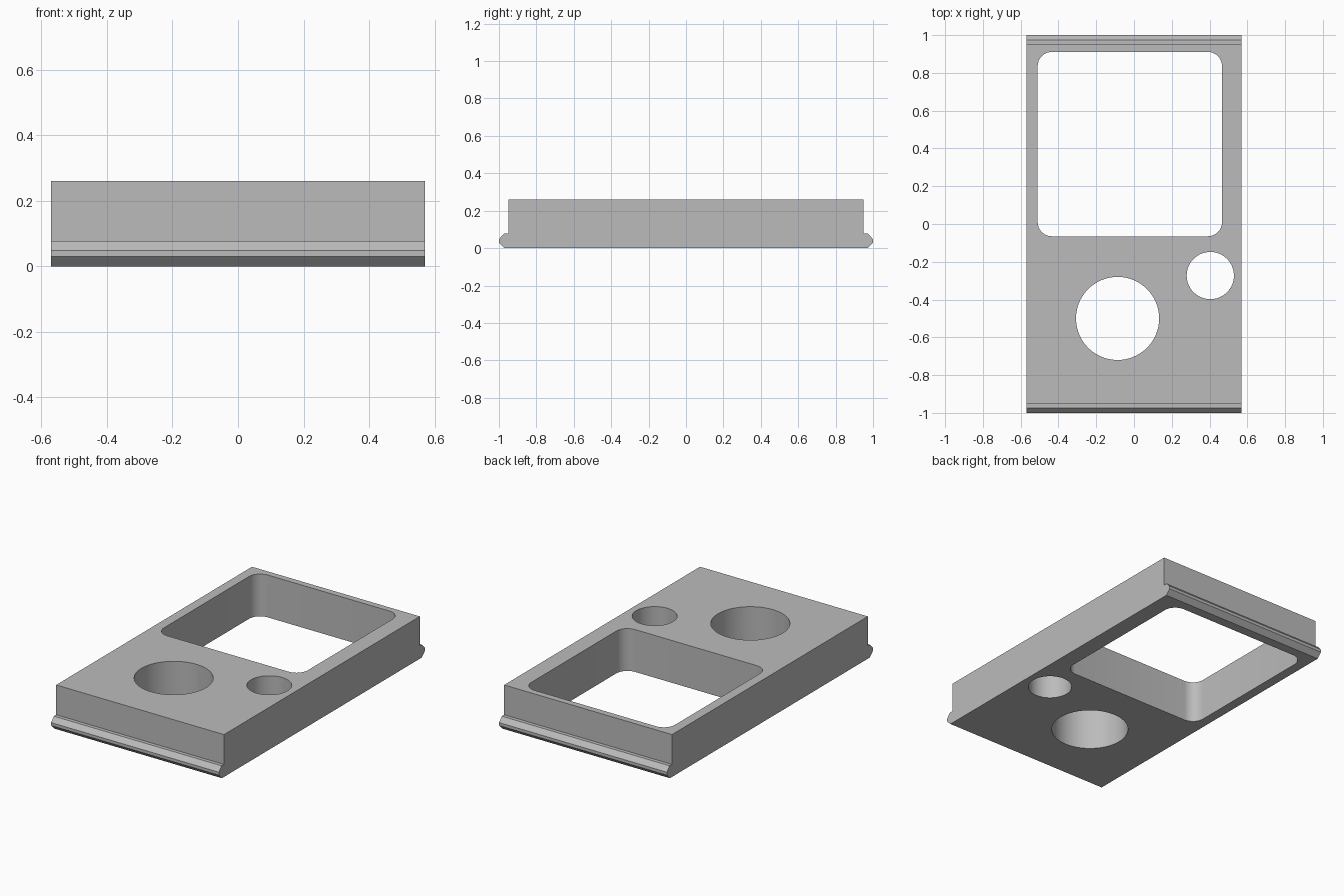
import bpy
import bmesh
from math import cos, sin, pi, radians

if "Cube" in bpy.data.objects:
    bpy.data.objects.remove(bpy.data.objects["Cube"], do_unlink=True)

GREY = (0.5, 0.5, 0.5, 1)
mat = bpy.data.materials.new("plain grey")
mat.use_nodes = True
mat.diffuse_color = GREY
mat.node_tree.nodes["Principled BSDF"].inputs["Base Color"].default_value = GREY


def prism(name, base, offset):
    """Extrude a closed outline by an offset into a solid."""
    bm = bmesh.new()
    face = bm.faces.new([bm.verts.new(p) for p in base])
    new = bmesh.ops.extrude_face_region(bm, geom=[face])["geom"]
    verts = [v for v in new if isinstance(v, bmesh.types.BMVert)]
    bmesh.ops.translate(bm, verts=verts, vec=offset)
    bmesh.ops.recalc_face_normals(bm, faces=bm.faces)
    mesh = bpy.data.meshes.new(name)
    bm.to_mesh(mesh)
    bm.free()
    mesh.materials.append(mat)
    obj = bpy.data.objects.new(name, mesh)
    bpy.context.collection.objects.link(obj)
    return obj


def rounded(cx, cy, half, radius, steps):
    """Outline of a square with round corners; half == 0 gives a circle."""
    pts = []
    for q in range(4):
        sx = half if q in (0, 3) else -half
        sy = half if q in (0, 1) else -half
        for i in range(steps + (1 if half else 0)):
            a = (q + i / steps) * pi / 2
            pts.append((cx + sx + radius * cos(a), cy + sy + radius * sin(a), -0.1))
    return pts


# Body: side profile with a bevelled rail along both ends
HALF_WIDTH = 0.57
side = [(0.97, 0), (1, 0.03), (1, 0.048), (0.973, 0.077), (0.95, 0.077), (0.95, 0.26)]
profile = side + [(-y, z) for y, z in reversed(side)]
body = prism("faceplate", [(-HALF_WIDTH, y, z) for y, z in profile], (2 * HALF_WIDTH, 0, 0))

# Openings: square window, large round hole, small round hole
openings = {
    "window_cutter": rounded(-0.022, 0.423, 0.413, 0.075, 8),
    "large_hole_cutter": rounded(-0.087, -0.5, 0, 0.22, 20),
    "small_hole_cutter": rounded(0.404, -0.273, 0, 0.125, 16),
}
cutters = []
for name, outline in openings.items():
    cutter = prism(name, outline, (0, 0, 0.5))
    cutter.hide_render = True
    mod = body.modifiers.new(name, "BOOLEAN")
    mod.operation = "DIFFERENCE"
    mod.solver = "EXACT"
    mod.object = cutter
    cutters.append(cutter)

# Apply the cuts, drop the cutters, smooth the curved walls
bpy.ops.object.select_all(action="DESELECT")
bpy.context.view_layer.objects.active = body
body.select_set(True)
for name in openings:
    bpy.ops.object.modifier_apply(modifier=name)
for cutter in cutters:
    bpy.data.objects.remove(cutter, do_unlink=True)
bpy.ops.object.shade_smooth_by_angle(angle=radians(30))
